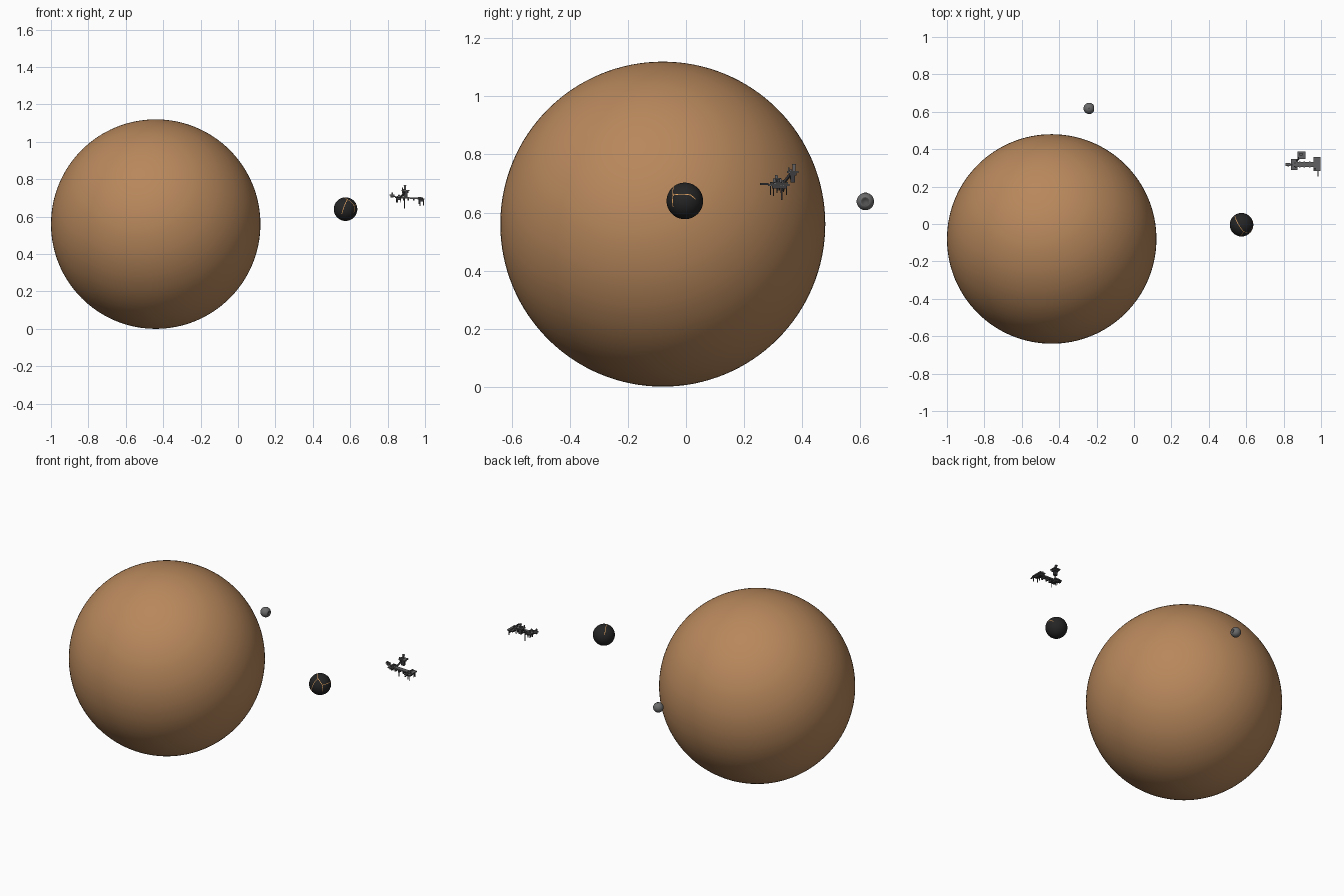
import bpy, bmesh, math, random
from mathutils import Vector, Matrix

if "Cube" in bpy.data.objects:
    bpy.data.objects.remove(bpy.data.objects["Cube"])

random.seed(4)


def mat(name, c):
    m = bpy.data.materials.new(name)
    m.diffuse_color = (*c, 1)
    m.use_nodes = True
    m.node_tree.nodes["Principled BSDF"].inputs["Base Color"].default_value = m.diffuse_color
    return m


SAND = mat("sand brown", (0.48, 0.246, 0.107))
BLACK = mat("charcoal", (0.018, 0.018, 0.019))
ORANGE = mat("orange glow", (0.8, 0.38, 0.12))
STONE = mat("moon grey", (0.15, 0.15, 0.15))
SHADE = mat("crater grey", (0.08, 0.08, 0.08))
STEEL = mat("steel grey", (0.12, 0.12, 0.125))
DARK = mat("dark steel", (0.045, 0.045, 0.05))


def make(name, bm, *mats, smooth=False):
    me = bpy.data.meshes.new(name)
    bm.to_mesh(me)
    bm.free()
    for m in mats:
        me.materials.append(m)
    for p in me.polygons:
        p.use_smooth = smooth
    ob = bpy.data.objects.new(name, me)
    bpy.context.collection.objects.link(ob)
    return ob


def ball(name, c, r, m, seg):
    bm = bmesh.new()
    bmesh.ops.create_uvsphere(bm, u_segments=seg, v_segments=seg // 2, radius=r,
                              matrix=Matrix.Translation(c))
    return make(name, bm, m, smooth=True)


def box(bm, c, s, idx=0):
    n = len(bm.faces)
    bmesh.ops.create_cube(bm, size=1, matrix=Matrix.Translation(c) @ Matrix.Diagonal((*s, 1)))
    bm.faces.ensure_lookup_table()
    for f in bm.faces[n:]:
        f.material_index = idx


def beam(bm, a, b, w, h, idx=0):
    a, b = Vector(a), Vector(b)
    d = b - a
    n = len(bm.faces)
    q = d.to_track_quat('X', 'Z').to_matrix().to_4x4()
    bmesh.ops.create_cube(bm, size=1, matrix=Matrix.Translation((a + b) / 2) @ q
                          @ Matrix.Diagonal((d.length, w, h, 1)))
    bm.faces.ensure_lookup_table()
    for f in bm.faces[n:]:
        f.material_index = idx


# large planet
ball("planet", (-0.44, -0.08, 0.56), 0.56, SAND, 128)

# small dark sphere with glowing seams
CORE, R = Vector((0.575, -0.004, 0.64)), 0.063
ball("dark_sphere", CORE, R, BLACK, 48)


def seam(bm, a, b, r, w, n=10):
    a, b = Vector(a).normalized(), Vector(b).normalized()
    side = a.cross(b).normalized() * w
    prev = None
    for i in range(n + 1):
        p = a.slerp(b, i / n) * r
        cur = [bm.verts.new(CORE + p - side), bm.verts.new(CORE + p + side)]
        if prev:
            bm.faces.new((prev[0], cur[0], cur[1], prev[1]))
        prev = cur


p1, p2 = (0.044, -0.04, 0.02), (0.01, -0.036, 0.051)
p3, p4 = (0.058, 0.02, 0.021), (-0.035, 0.045, 0.025)
bm = bmesh.new()
for a, b in ((p1, p2), (p1, p3), (p3, (0.051, 0.036, 0.006)), (p1, (0.044, -0.04, -0.02)),
             (p2, p4), (p2, (-0.02, -0.053, -0.027))):
    seam(bm, a, b, R * 1.004, 0.0015)
make("glowing_seams", bm, ORANGE)

# little moon with a dished crater facing +x
MOON = Vector((-0.24, 0.618, 0.638))
bm = bmesh.new()
bmesh.ops.create_uvsphere(bm, u_segments=40, v_segments=24, radius=0.03,
                          matrix=Matrix.Rotation(math.pi / 2, 4, 'Y'))
for f in bm.faces:
    if f.calc_center_median().normalized().x > 0.89:
        f.material_index = 1
for v in bm.verts:
    d = v.co.normalized().x
    if d > 0.89:
        v.co.x = 0.0267 - (d - 0.89) * 0.06
bmesh.ops.translate(bm, vec=MOON, verts=bm.verts)
make("moon", bm, STONE, SHADE, smooth=True)
bm = bmesh.new()
bmesh.ops.create_cone(bm, cap_ends=True, segments=16, radius1=0.005, radius2=0.005, depth=0.004,
                      matrix=Matrix.Translation(MOON + Vector((0, 0, 0.029))))
make("moon_cap", bm, SHADE)


# space station platforms: deck, hull, low blocks above, prongs below
def platform(name, c, sx, sy, blocks, prongs, drop):
    x, y, z = c
    bm = bmesh.new()
    box(bm, (x, y, z), (sx, sy, 0.006))
    box(bm, (x, y, z - 0.007), (sx * 0.65, sy * 0.65, 0.012), 1)
    for _ in range(blocks):
        h = random.uniform(0.006, 0.015)
        w = random.uniform(0.005, 0.009)
        box(bm, (x + random.uniform(-.38, .38) * sx, y + random.uniform(-.38, .38) * sy,
                 z + h / 2), (w, w, h))
    for _ in range(prongs):
        h = random.uniform(0.4, 1) * drop
        box(bm, (x + random.uniform(-.4, .4) * sx, y + random.uniform(-.4, .4) * sy,
                 z - h / 2), (0.0035, 0.0035, h), 1)
    make(name, bm, STEEL, DARK)


platform("main_platform", (0.857, 0.318, 0.703), 0.036, 0.058, 7, 5, 0.038)
platform("end_platform", (0.979, 0.32, 0.695), 0.038, 0.074, 8, 6, 0.042)
platform("upper_platform", (0.895, 0.368, 0.74), 0.043, 0.04, 4, 4, 0.026)
platform("outer_dock", (0.824, 0.318, 0.716), 0.026, 0.018, 2, 2, 0.02)

# connecting bridge, struts and masts
bm = bmesh.new()
beam(bm, (0.872, 0.318, 0.701), (0.965, 0.318, 0.698), 0.027, 0.008)
beam(bm, (0.83, 0.318, 0.713), (0.85, 0.318, 0.7), 0.008, 0.006, 1)
beam(bm, (0.87, 0.335, 0.7), (0.893, 0.362, 0.735), 0.008, 0.008, 1)
box(bm, (0.895, 0.368, 0.718), (0.02, 0.016, 0.03), 1)
box(bm, (0.893, 0.372, 0.755), (0.009, 0.009, 0.026))
box(bm, (0.893, 0.372, 0.765), (0.014, 0.014, 0.004))
box(bm, (0.89, 0.33, 0.672), (0.004, 0.004, 0.056), 1)
box(bm, (0.984, 0.27, 0.698), (0.006, 0.03, 0.006), 1)
for x in (0.885, 0.91, 0.94):
    box(bm, (x, 0.318, 0.693), (0.008, 0.034, 0.014), 1)
make("station_links", bm, STEEL, DARK)
